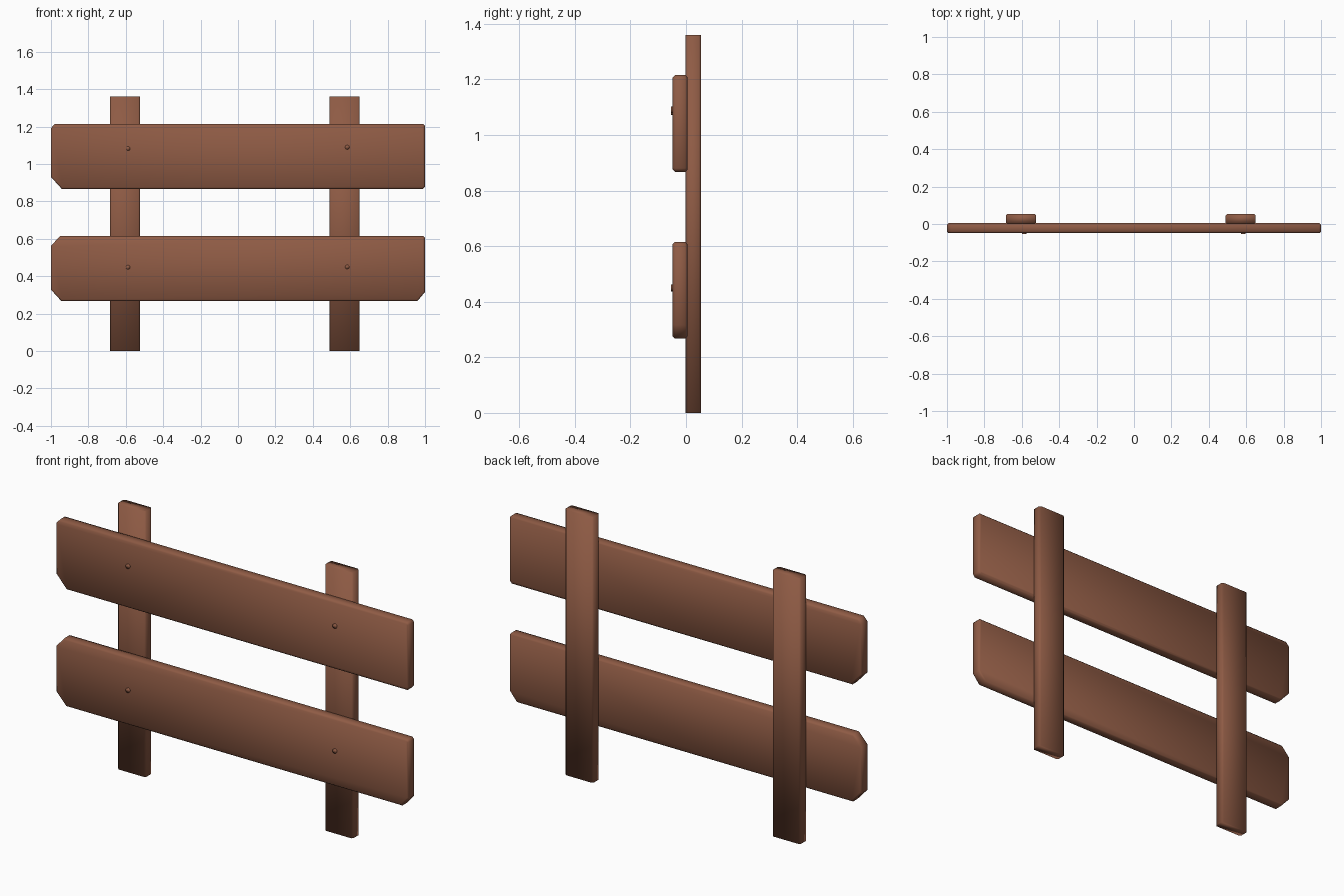
import bpy, bmesh, math
from mathutils import Matrix

if "Cube" in bpy.data.objects:
    bpy.data.objects.remove(bpy.data.objects["Cube"])

wood = bpy.data.materials.new("brown_wood")
wood.diffuse_color = (0.275, 0.105, 0.059, 1)
wood.use_nodes = True
wood.node_tree.nodes["Principled BSDF"].inputs["Base Color"].default_value = wood.diffuse_color


def finish(bm, name):
    bmesh.ops.recalc_face_normals(bm, faces=bm.faces)
    for f in bm.faces:
        f.smooth = True
    me = bpy.data.meshes.new(name)
    bm.to_mesh(me)
    bm.free()
    me.materials.append(wood)
    ob = bpy.data.objects.new(name, me)
    bpy.context.collection.objects.link(ob)
    return ob


def prism(points, offset, edge_rule, name):
    """Extrude an outline of 3D points, then chamfer the chosen edges."""
    bm = bmesh.new()
    face = bm.faces.new([bm.verts.new(p) for p in points])
    ext = bmesh.ops.extrude_face_region(bm, geom=[face], use_keep_orig=True)
    for v in ext["geom"]:
        if isinstance(v, bmesh.types.BMVert):
            v.co += offset
    bmesh.ops.recalc_face_normals(bm, faces=bm.faces)
    edges = [e for e in bm.edges if edge_rule(e.verts[0].co - e.verts[1].co)]
    bmesh.ops.bevel(bm, geom=edges, offset=0.008, segments=1, profile=0.5,
                    affect='EDGES')
    return finish(bm, name)


# Upright posts, chamfered along their height
for side, x0, x1 in (("left", -0.684, -0.524), ("right", 0.49, 0.65)):
    y0, y1 = -0.001, 0.054
    prism([(x0, y0, 0), (x1, y0, 0), (x1, y1, 0), (x0, y1, 0)],
          Matrix.Translation((0, 0, 1.36)).to_translation(),
          lambda d: abs(d.z) > 0.5, side + "_post")


# Horizontal boards with cut corners: bottom left, bottom right, top right, top left
def board(name, z0, z1, bl, br, tr, tl):
    y = -0.048
    pts = [(-1, y, z0 + bl * 1.1), (-1 + bl, y, z0), (1 - br, y, z0),
           (1, y, z0 + br * 1.2), (1, y, z1 - tr), (1 - tr, y, z1),
           (-1 + tl, y, z1), (-1, y, z1 - tl * 1.1)]
    prism(pts, Matrix.Translation((0, 0.053, 0)).to_translation(),
          lambda d: abs(d.y) < 0.01, name)


board("upper_board", 0.867, 1.215, 0.058, 0.011, 0.010, 0.021)
board("lower_board", 0.268, 0.615, 0.055, 0.040, 0.010, 0.048)

# Nail heads
for name, x, z in (("upper_left", -0.588, 1.083), ("upper_right", 0.584, 1.09),
                   ("lower_left", -0.588, 0.448), ("lower_right", 0.584, 0.45)):
    bm = bmesh.new()
    bmesh.ops.create_cone(bm, cap_ends=True, segments=8, radius1=0.012,
                          radius2=0.012, depth=0.012,
                          matrix=Matrix.Translation((x, -0.048, z))
                          @ Matrix.Rotation(math.pi / 2, 4, 'X'))
    finish(bm, name + "_nail")
